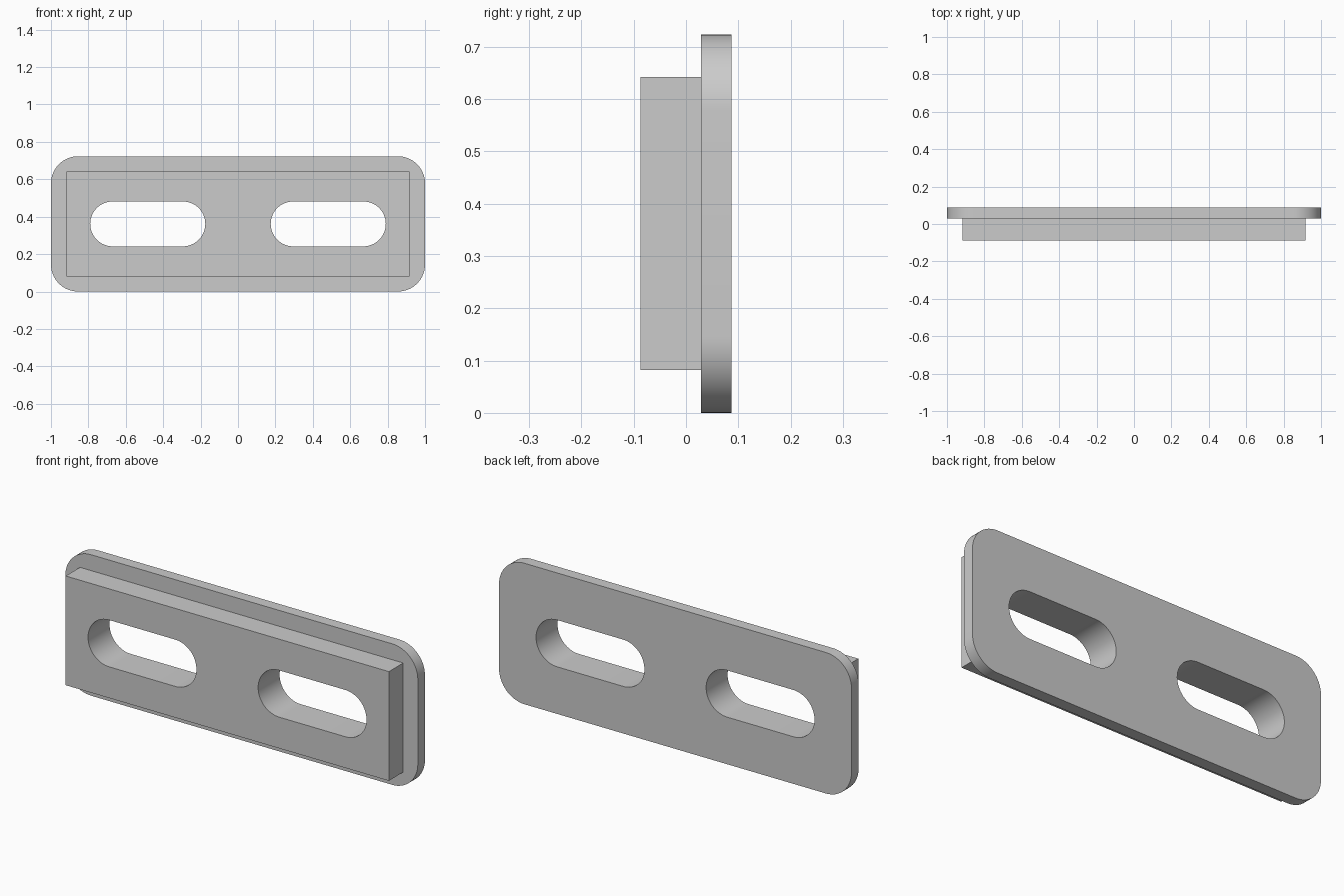
import bpy, bmesh, math

cube = bpy.data.objects.get("Cube")
if cube:
    bpy.data.objects.remove(cube, do_unlink=True)

MID_Z = 0.3615

grey = bpy.data.materials.new("light_grey")
grey.use_nodes = True
colour = (0.6, 0.6, 0.6, 1)
grey.diffuse_color = colour
grey.node_tree.nodes["Principled BSDF"].inputs["Base Color"].default_value = colour


def rounded_outline(cx, half_w, half_h, radius, steps):
    """Outline of a rounded rectangle in x and z."""
    if radius == 0:
        return [(cx + sx * half_w, MID_Z + sz * half_h)
                for sx, sz in ((1, 1), (-1, 1), (-1, -1), (1, -1))]
    points = []
    for corner, (sx, sz) in enumerate(((1, 1), (-1, 1), (-1, -1), (1, -1))):
        for i in range(steps + 1):
            a = math.pi / 2 * (corner + i / steps)
            points.append((cx + sx * (half_w - radius) + radius * math.cos(a),
                           MID_Z + sz * (half_h - radius) + radius * math.sin(a)))
    return points


def prism(name, outline, y0, y1):
    """Extrude an outline from y0 to y1."""
    bm = bmesh.new()
    face = bm.faces.new([bm.verts.new((x, y0, z)) for x, z in outline])
    extruded = bmesh.ops.extrude_face_region(bm, geom=[face])["geom"]
    bmesh.ops.translate(bm, vec=(0, y1 - y0, 0),
                        verts=[v for v in extruded if isinstance(v, bmesh.types.BMVert)])
    bmesh.ops.remove_doubles(bm, verts=bm.verts, dist=1e-5)
    bmesh.ops.recalc_face_normals(bm, faces=bm.faces)
    mesh = bpy.data.meshes.new(name)
    bm.to_mesh(mesh)
    bm.free()
    mesh.materials.append(grey)
    obj = bpy.data.objects.new(name, mesh)
    bpy.context.collection.objects.link(obj)
    return obj


def combine(target, tool, operation):
    """Apply a boolean and discard the tool."""
    mod = target.modifiers.new(operation.lower(), "BOOLEAN")
    mod.operation, mod.object, mod.solver = operation, tool, "EXACT"
    bpy.context.view_layer.objects.active = target
    bpy.ops.object.modifier_apply(modifier=mod.name)
    bpy.data.objects.remove(tool, do_unlink=True)


# Rounded back plate joined to the square-cornered front block
plate = prism("slotted_plate", rounded_outline(0, 1, MID_Z, 0.145, 16), 0.029, 0.087)
block = prism("front_block", rounded_outline(0, 0.917, 0.28, 0, 0), -0.087, 0.06)
combine(plate, block, "UNION")

# Two round-ended slots through both layers
for side in (-1, 1):
    slot = prism("slot_cutter", rounded_outline(side * 0.4825, 0.3075, 0.12, 0.12, 16), -0.2, 0.2)
    slot.hide_render = True
    combine(plate, slot, "DIFFERENCE")

# Smooth the curved walls and keep the edges sharp
bpy.ops.object.select_all(action="DESELECT")
plate.select_set(True)
bpy.context.view_layer.objects.active = plate
bpy.ops.object.shade_smooth_by_angle(angle=math.radians(30))
